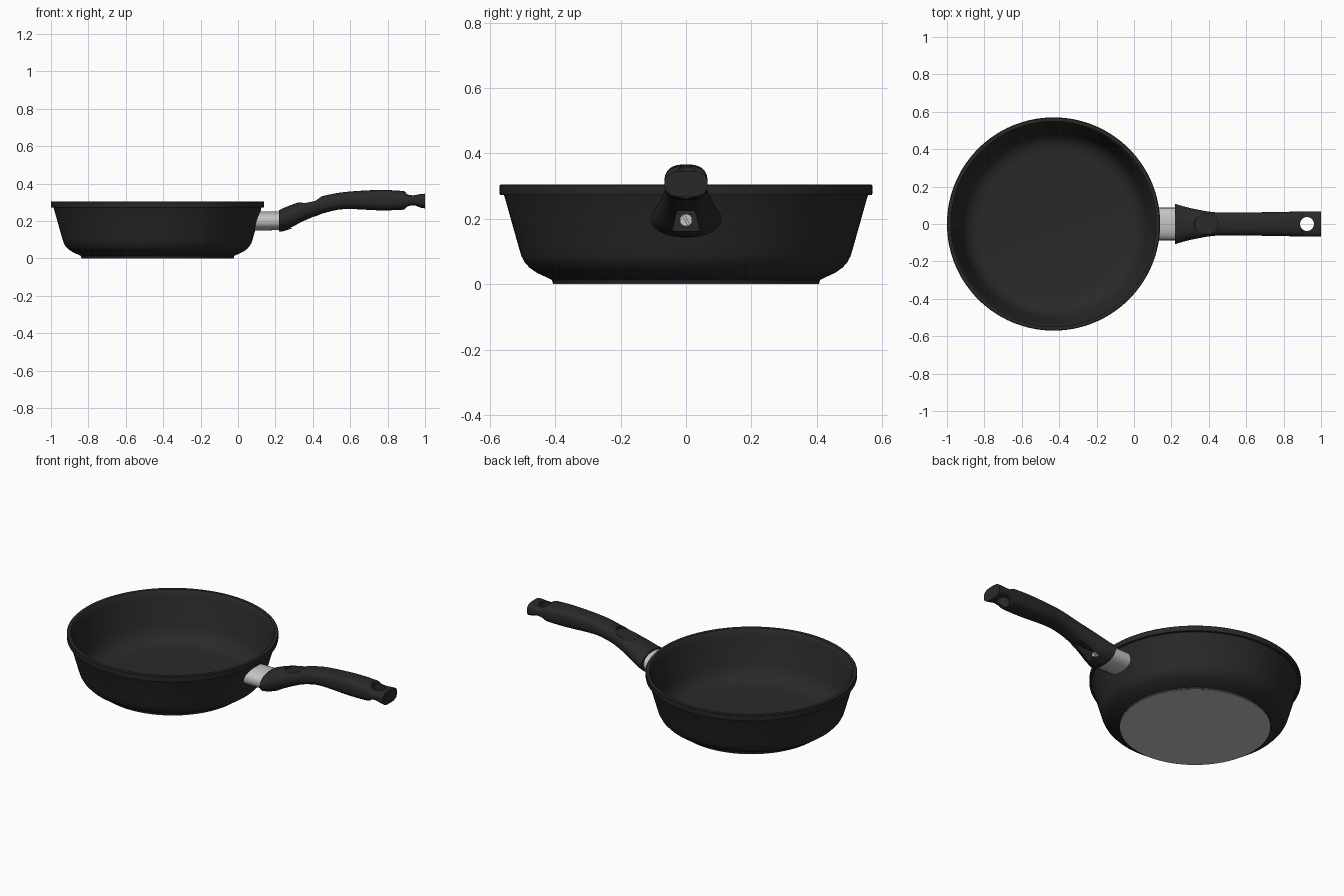
import bpy, bmesh, math
from mathutils import Matrix, Vector

if "Cube" in bpy.data.objects:
    bpy.data.objects.remove(bpy.data.objects["Cube"])


def material(name, c):
    m = bpy.data.materials.new(name)
    m.diffuse_color = (c, c, c, 1)
    m.use_nodes = True
    m.node_tree.nodes["Principled BSDF"].inputs["Base Color"].default_value = m.diffuse_color
    return m


BLACK = material("black coating", 0.022)
STEEL = material("brushed steel", 0.55)


def make(name, bm, mat):
    bmesh.ops.recalc_face_normals(bm, faces=bm.faces[:])
    me = bpy.data.meshes.new(name)
    me.materials.append(mat)
    bm.to_mesh(me)
    bm.free()
    ob = bpy.data.objects.new(name, me)
    bpy.context.collection.objects.link(ob)
    return ob


def activate(ob):
    bpy.ops.object.select_all(action='DESELECT')
    ob.select_set(True)
    bpy.context.view_layer.objects.active = ob


def smooth(ob, deg=32):
    activate(ob)
    bpy.ops.object.shade_smooth_by_angle(angle=math.radians(deg))


def cut(ob, cutter):
    cutter.hide_render = True
    activate(ob)
    mod = ob.modifiers.new("cut", 'BOOLEAN')
    mod.operation = 'DIFFERENCE'
    mod.solver = 'EXACT'
    mod.object = cutter
    bpy.ops.object.modifier_apply(modifier=mod.name)
    bpy.data.objects.remove(cutter)


def cylinder(name, r, depth, matrix, mat=BLACK, seg=48):
    bm = bmesh.new()
    bmesh.ops.create_cone(bm, cap_ends=True, segments=seg, radius1=r, radius2=r,
                          depth=depth, matrix=matrix)
    return make(name, bm, mat)


def at(x, z, tilt=0):
    return Matrix.Translation((x, 0, z)) @ Matrix.Rotation(math.radians(tilt), 4, 'Y')


def box(name, lo, hi, mat=BLACK, top=1.0):
    lo, hi = Vector(lo), Vector(hi)
    bm = bmesh.new()
    bmesh.ops.create_cube(bm, size=1)
    for v in bm.verts:
        if v.co.z > 0:
            v.co.y *= top
        v.co = Vector([(lo[i] + hi[i]) / 2 + v.co[i] * (hi[i] - lo[i]) for i in range(3)])
    return make(name, bm, mat)


def catmull(rows, steps):
    out = []
    for i in range(len(rows) - 1):
        a, b, c, d = (rows[max(0, min(len(rows) - 1, i + k))] for k in (-1, 0, 1, 2))
        for s in range(steps):
            t = s / steps
            out.append([0.5 * (2 * q + (r - p) * t + (2 * p - 5 * q + 4 * r - w) * t * t
                               + (3 * q - p - 3 * r + w) * t ** 3)
                        for p, q, r, w in zip(a, b, c, d)])
    return out + [list(rows[-1])]


def loft(name, rows, mat, n=48):
    """Rows are x, bottom z, top z, half width, superellipse power."""
    bm = bmesh.new()
    rings = []
    for x, z0, z1, w, p in rows:
        ring = []
        for k in range(n):
            a = 2 * math.pi * k / n
            c, s = math.cos(a), math.sin(a)
            y = math.copysign(abs(c) ** (2 / p), c) * w
            z = (z0 + z1) / 2 + math.copysign(abs(s) ** (2 / p), s) * (z1 - z0) / 2
            ring.append(bm.verts.new((x, y, z)))
        rings.append(ring)
    for a, b in zip(rings, rings[1:]):
        for k in range(n):
            bm.faces.new((a[k], a[(k + 1) % n], b[(k + 1) % n], b[k]))
    bm.faces.new(rings[0])
    bm.faces.new(rings[-1])
    return make(name, bm, mat)


# Pan body: one turned profile, outside then inside
profile = [(.407, .002), (.410, .013), (.424, .020), (.455, .034), (.478, .050),
           (.493, .066), (.503, .085), (.512, .115), (.555, .268), (.557, .272), (.569, .273),
           (.570, .277), (.570, .302), (.567, .305), (.549, .305), (.544, .300), (.536, .27),
           (.500, .125), (.488, .090), (.470, .062), (.445, .042), (.415, .031),
           (.380, .027), (0, .026)]
bm = bmesh.new()
vs = [bm.verts.new((r, 0, z)) for r, z in profile]
es = [bm.edges.new(e) for e in zip(vs, vs[1:])]
bmesh.ops.spin(bm, geom=vs + es, cent=(0, 0, 0), axis=(0, 0, 1),
               angle=2 * math.pi, steps=128, use_duplicate=False)
bmesh.ops.remove_doubles(bm, verts=bm.verts[:], dist=1e-5)
bmesh.ops.translate(bm, verts=bm.verts[:], vec=(-.43, 0, 0))
smooth(make("pan_body", bm, BLACK))

# Bare metal underside
smooth(cylinder("base_plate", .407, .002, at(-.43, .001), STEEL, 128))

# Steel neck, its inner end shaped to sit inside the pan wall
neck = loft("steel_neck", [(0, .15, .25, .087, 2.3), (.16, .15, .25, .087, 2.3),
                           (.235, .152, .25, .087, 2.3)], STEEL)
for v in neck.data.vertices:
    if v.co.x < .05:
        v.co.x = .098 + (v.co.z - .2) * .27 - v.co.y ** 2 * .95
smooth(neck)

# Handle: lofted grip that thins around the hanging hole
rows = [(.218, .143, .257, .108, 2.1), (.245, .146, .270, .100, 2.1),
        (.285, .160, .286, .089, 2.2), (.33, .185, .301, .079, 2.2),
        (.39, .214, .318, .068, 2.3), (.46, .242, .335, .061, 2.4),
        (.57, .264, .355, .061, 2.6), (.75, .257, .366, .064, 2.7),
        (.86, .259, .362, .066, 2.8), (.890, .263, .358, .066, 2.8),
        (.908, .277, .343, .066, 3), (.945, .282, .339, .066, 3),
        (.975, .272, .344, .066, 2.9), (1.0, .267, .346, .066, 2.8)]
handle = loft("handle", catmull(rows, 4), BLACK)
cut(handle, cylinder("hole_cutter", .037, .4, at(.925, .3)))

# Oval thumb dish on top of the handle
dish = at(.388, .302, -11) @ Matrix.Diagonal((.066, .057, 1, 1)) @ Matrix.Translation((0, 0, .05))
cut(handle, cylinder("dish_cutter", 1, .1, dish))

# Recess under the handle with the slotted fixing screw
cut(handle, box("recess_cutter", (.262, -.042, .162), (.6, .042, .224), top=.65))
smooth(handle)
screw = cylinder("screw", .019, .04, at(.260, .196, 90), STEEL, 32)
slot = box("slot_cutter", (.274, -.003, -.05), (.31, .003, .05))
slot.data.transform(Matrix.Translation((0, 0, .196)) @ Matrix.Rotation(math.radians(30), 4, 'X'))
cut(screw, slot)
smooth(screw)
